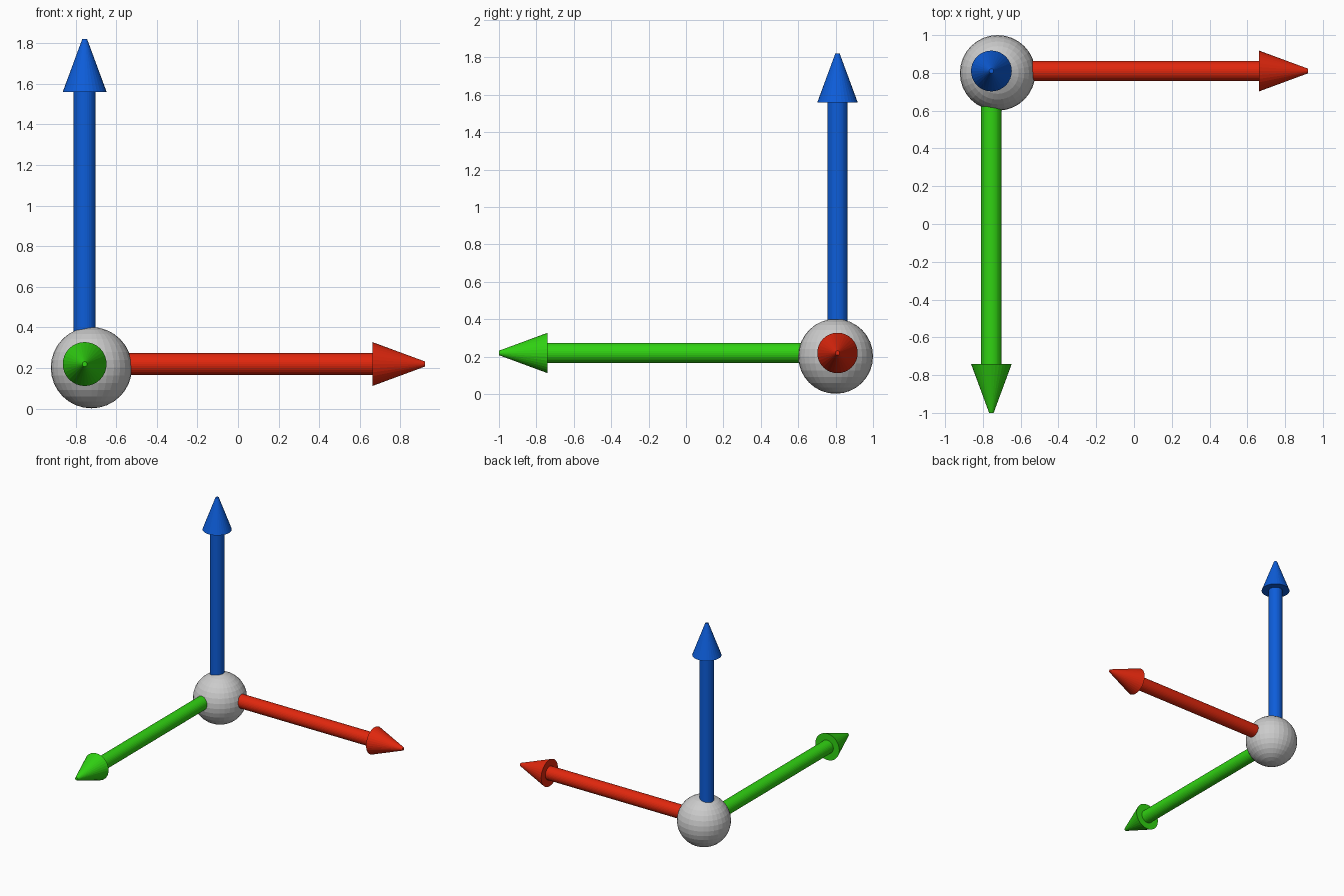
import bpy
from mathutils import Vector

if "Cube" in bpy.data.objects:
    bpy.data.objects.remove(bpy.data.objects["Cube"])

ORIGIN = Vector((-0.755, 0.81, 0.22))   # where the three arrows meet
SIDES = 32
SHAFT_R, HEAD_R, TIP_R, HEAD_LEN = 0.054, 0.108, 0.012, 0.26


def material(name, rgb):
    mat = bpy.data.materials.new(name)
    mat.diffuse_color = (*rgb, 1)
    mat.use_nodes = True
    mat.node_tree.nodes["Principled BSDF"].inputs["Base Color"].default_value = mat.diffuse_color
    return mat


def tapered(name, start, end, r1, r2, mat):
    axis = end - start
    bpy.ops.mesh.primitive_cone_add(
        vertices=SIDES, radius1=r1, radius2=r2, depth=axis.length,
        location=(start + end) / 2,
        rotation=axis.to_track_quat('Z', 'Y').to_euler())
    obj = bpy.context.object
    obj.name = name
    obj.data.materials.append(mat)


def arrow(name, direction, length, rgb):
    d = Vector(direction)
    mat = material(name, rgb)
    neck = ORIGIN + d * (length - HEAD_LEN)
    tapered(name + "_shaft", ORIGIN, neck, SHAFT_R, SHAFT_R, mat)
    tapered(name + "_head", neck, ORIGIN + d * length, HEAD_R, TIP_R, mat)


# Central ball, flat faceted
bpy.ops.mesh.primitive_uv_sphere_add(segments=32, ring_count=16, radius=0.2,
                                     location=(-0.722, 0.8, 0.202))
bpy.context.object.name = "centre_ball"

# Axis arrows
arrow("red_arrow", (1, 0, 0), 1.677, (0.75, 0.02, 0.004))
arrow("green_arrow", (0, -1, 0), 1.81, (0.03, 0.65, 0.006))
arrow("blue_arrow", (0, 0, 1), 1.6, (0.004, 0.11, 0.7))
